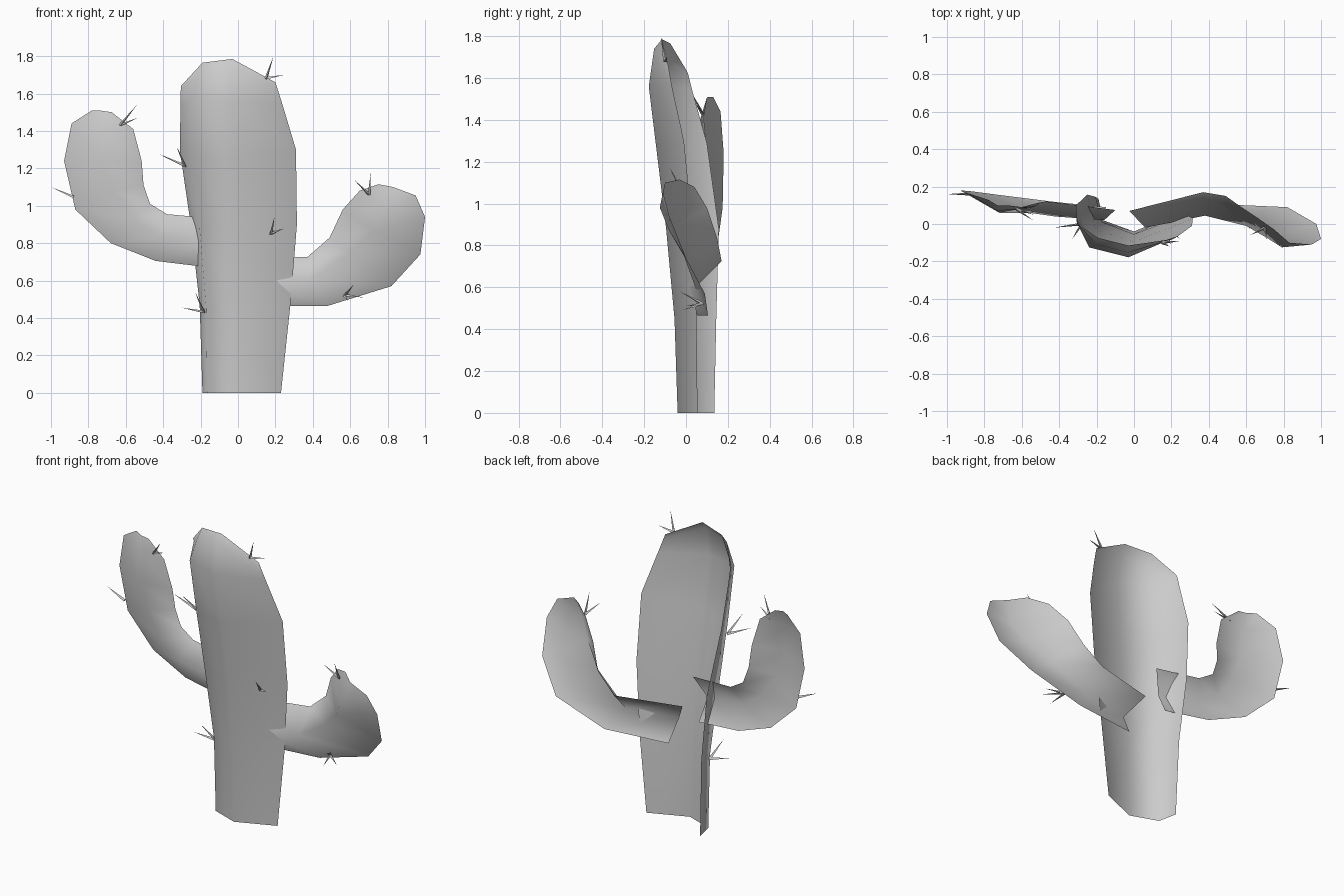
import bpy, bmesh
from mathutils import Vector


def new_object(name, bm):
    me = bpy.data.meshes.new(name)
    bm.to_mesh(me)
    bm.free()
    ob = bpy.data.objects.new(name, me)
    bpy.context.collection.objects.link(ob)
    return ob


def shell(name, rows):
    """Open, smooth-shaded skin lofted through rows of cross-section points."""
    bm = bmesh.new()
    grid = [[bm.verts.new(p) for p in row] for row in rows]
    for a, b in zip(grid, grid[1:]):
        for i in range(len(a) - 1):
            bm.faces.new((a[i], a[i + 1], b[i + 1], b[i]))
    # outside of each shell looks to the front
    bm.normal_update()
    if sum(f.normal.y * f.calc_area() for f in bm.faces) > 0:
        bmesh.ops.reverse_faces(bm, faces=bm.faces[:])
    for f in bm.faces:
        f.smooth = True
    return new_object(name, bm)


def spines(name, base, tips):
    """Cluster of thin three-sided needles."""
    bm = bmesh.new()
    base = Vector(base)
    for tip in tips:
        tip = Vector(tip)
        d = tip - base
        turn = d.to_track_quat('Z', 'Y').to_matrix().to_4x4()
        turn.translation = base + d * 0.5
        bmesh.ops.create_cone(bm, segments=3, radius1=0.009, radius2=0,
                              depth=d.length, cap_ends=False, matrix=turn)
    return new_object(name, bm)


# trunk: right edge, front ridge, left ridge, back-left edge
shell("trunk", [
    [(.23, .055, 0), (0, -.04, 0), (-.165, .02, 0), (-.19, .135, 0)],
    [(.28, .05, .47), (0, -.055, .45), (-.17, .01, .45), (-.205, .145, .47)],
    [(.315, .03, .9), (0, -.095, .88), (-.205, -.03, .88), (-.25, .157, .88)],
    [(.31, -.01, 1.3), (-.01, -.14, 1.25), (-.235, -.07, 1.25), (-.31, .1, 1.29)],
    [(.235, -.065, 1.55), (-.03, -.178, 1.56), (-.24, -.125, 1.57), (-.308, .03, 1.54)],
    [(.21, -.08, 1.63), (-.03, -.152, 1.74), (-.2, -.11, 1.71), (-.306, .01, 1.62)],
    [(.2, -.085, 1.66), (-.03, -.115, 1.785), (-.19, -.075, 1.765), (-.305, 0, 1.64)],
])

# arms: inner edge, front ridge, outer edge
shell("left_arm", [
    [(-.1, .075, .93), (-.16, .02, .8), (-.15, .09, .67)],
    [(-.38, .11, .955), (-.42, .04, .84), (-.44, .12, .705)],
    [(-.47, .12, 1.01), (-.56, .06, .93), (-.68, .15, .8)],
    [(-.505, .115, 1.11), (-.66, .06, 1.08), (-.87, .175, .98)],
    [(-.515, .1, 1.24), (-.72, .06, 1.24), (-.93, .18, 1.24)],
    [(-.56, .085, 1.41), (-.73, .07, 1.41), (-.89, .165, 1.44)],
    [(-.675, .1, 1.5), (-.73, .1, 1.508), (-.78, .13, 1.51)],
])
shell("right_arm", [
    [(-.025, .07, .725), (.06, -.02, .6), (.08, .055, .465)],
    [(.37, .17, .725), (.38, .045, .6), (.48, .105, .465)],
    [(.49, .15, .83), (.6, -.01, .75), (.82, .09, .57)],
    [(.56, .1, .98), (.72, -.08, .87), (.975, 0, .74)],
    [(.65, .04, 1.08), (.79, -.125, .98), (1, -.08, .94)],
    [(.75, -.03, 1.115), (.83, -.1, 1.1), (.95, -.11, 1.055)],
])

# needle clusters
clusters = [
    ((.15, -.1, 1.68), [(.19, -.12, 1.8), (.25, -.09, 1.7)]),
    ((-.63, .08, 1.43), [(-.54, .02, 1.54), (-.535, .05, 1.47)]),
    ((-.28, 0, 1.21), [(-.43, -.02, 1.28), (-.33, -.08, 1.32)]),
    ((-.88, .16, 1.045), [(-1, .16, 1.1)]),
    ((-.18, .03, .43), [(-.3, 0, .455), (-.23, -.04, .54)]),
    ((.175, -.03, .85), [(.195, -.11, .94), (.25, -.08, .88)]),
    ((.7, -.02, 1.06), [(.62, -.06, 1.14), (.71, -.08, 1.175)]),
    ((.57, .08, .52), [(.62, -.03, .58), (.67, .0, .51), (.59, -.02, .49)]),
]
for n, (base, tips) in enumerate(clusters, 1):
    spines(f"spines_{n}", base, tips)
